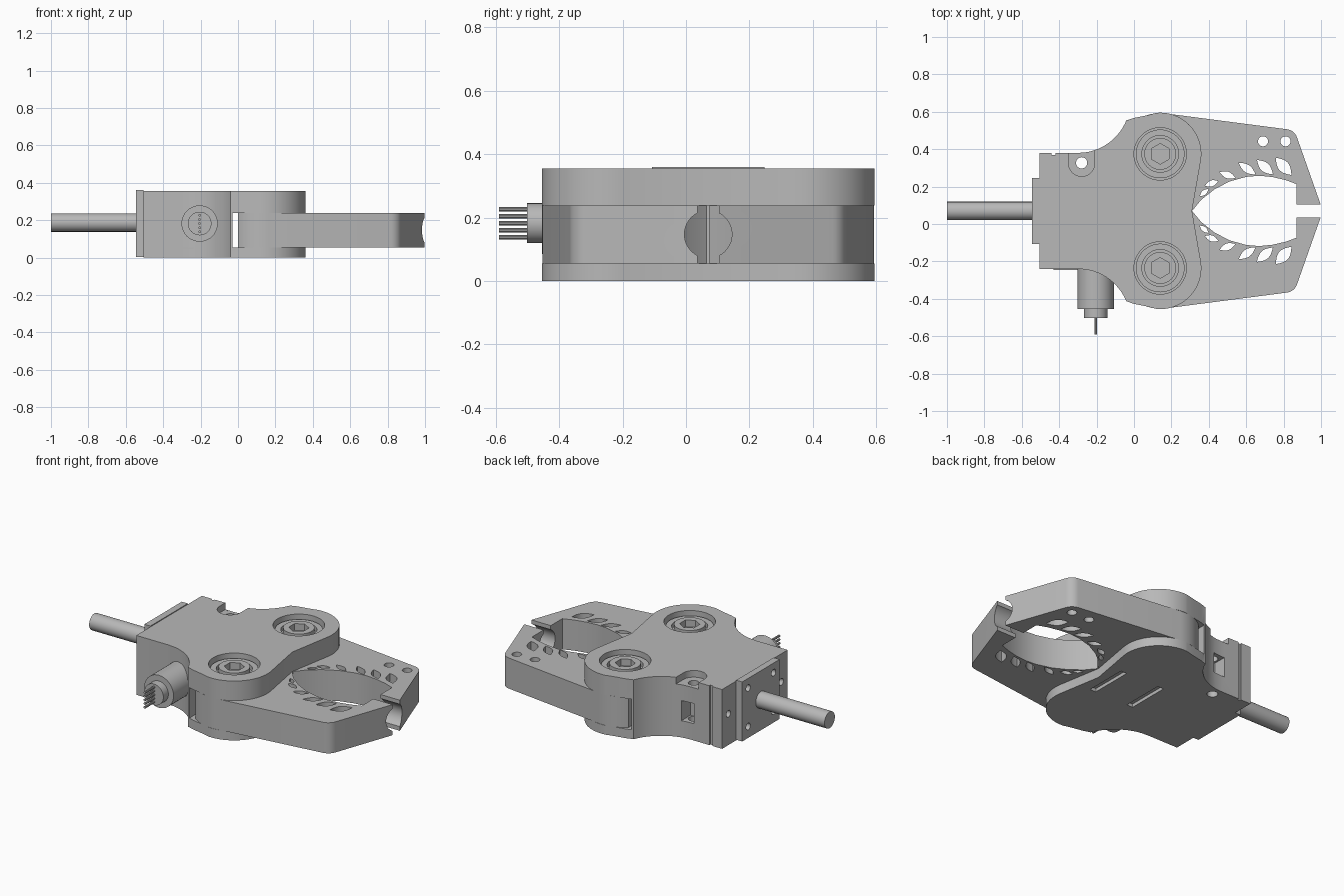
import bpy, bmesh
from math import sin, cos, pi, radians
from mathutils import Matrix, Vector

AXIS = 0.07          # y of the mirror line
PIVOT = (0.14, 0.305)  # pivot x and distance from the mirror line
MID_Z = 0.187
parts = []

if "Cube" in bpy.data.objects:
    bpy.data.objects.remove(bpy.data.objects["Cube"])

grey = bpy.data.materials.new("mid grey")
grey.use_nodes = True
colour = (0.48, 0.48, 0.48, 1)
grey.diffuse_color = colour
grey.node_tree.nodes["Principled BSDF"].inputs["Base Color"].default_value = colour


def finish(name, bm, keep=True):
    bmesh.ops.recalc_face_normals(bm, faces=bm.faces)
    mesh = bpy.data.meshes.new(name)
    bm.to_mesh(mesh)
    bm.free()
    mesh.materials.append(grey)
    ob = bpy.data.objects.new(name, mesh)
    bpy.context.collection.objects.link(ob)
    if keep:
        parts.append(ob)
    else:
        ob.hide_render = True
    return ob


def prism(name, pts, z0, z1, keep=True):
    bm = bmesh.new()
    face = bm.faces.new([bm.verts.new((x, y, z0)) for x, y in pts])
    top = bmesh.ops.extrude_face_region(bm, geom=[face])["geom"]
    verts = [g for g in top if isinstance(g, bmesh.types.BMVert)]
    bmesh.ops.translate(bm, verts=verts, vec=(0, 0, z1 - z0))
    return finish(name, bm, keep)


def box(name, lo, hi, keep=True):
    pts = [(lo[0], lo[1]), (hi[0], lo[1]), (hi[0], hi[1]), (lo[0], hi[1])]
    return prism(name, pts, lo[2], hi[2], keep)


def rod(name, a, b, r, sides=40, keep=True):
    a, b = Vector(a), Vector(b)
    turn = (b - a).to_track_quat('Z', 'Y').to_matrix().to_4x4()
    bm = bmesh.new()
    bmesh.ops.create_cone(bm, cap_ends=True, segments=sides, radius1=r, radius2=r,
                          depth=(b - a).length, matrix=Matrix.Translation((a + b) / 2) @ turn)
    return finish(name, bm, keep)


def cut(ob, cutters):
    for c in cutters:
        mod = ob.modifiers.new("cut", 'BOOLEAN')
        mod.operation, mod.solver, mod.object = 'DIFFERENCE', 'EXACT', c
    graph = bpy.context.evaluated_depsgraph_get()
    mesh = bpy.data.meshes.new_from_object(ob.evaluated_get(graph))
    ob.modifiers.clear()
    ob.data = mesh
    for c in cutters:
        bpy.data.objects.remove(c)


def arc(c, r, a0, a1, n=24):
    return [(c[0] + r * cos(radians(a0 + (a1 - a0) * i / n)),
             c[1] + r * sin(radians(a0 + (a1 - a0) * i / n))) for i in range(n + 1)]


def side(pts, s):
    return [(x, AXIS + s * v) for x, v in pts]


# Housing: full-height rear with two plates around the jaws
half = [(-0.505, 0.31), (-0.3, 0.31)]
half += arc((-0.3, 0.59), 0.28, -82, -22, 12) + [(-0.035, 0.485), (0.0, 0.497), (0.07, 0.511)]
half += arc(PIVOT, 0.22, 95, -10, 30) + [(0.31, 0)]
outline = side(half, 1) + side(half[-2::-1], -1)
housing = prism("housing", outline, 0, 0.355)
cutters = [box("jaw_gap", (-0.03, -1, 0.055), (1, 1, 0.238), False),
           rod("notch_round", (-0.28, 0.325, 0.315), (-0.28, 0.325, 0.5), 0.07, keep=False),
           box("notch_mouth", (-0.35, 0.326, 0.3151), (-0.2101, 0.6, 0.5), False),
           rod("notch_hole", (-0.28, 0.327, -0.1), (-0.28, 0.327, 0.5), 0.03, 24, False),
           box("rear_window", (-0.32, 0.3, 0.1), (-0.24, 0.6, 0.22), False),
           box("rear_groove", (-0.44, 0.37, -0.1), (-0.42, 0.6, 0.5), False),
           box("underside_slot", (-0.04, -0.06, -0.1), (0.0, 0.2, 0.02), False),
           box("underside_slot", (0.22, -0.06, -0.1), (0.26, 0.2, 0.02), False)]
for s in (1, -1):
    y = AXIS + s * PIVOT[1]
    cutters.append(rod("bearing_pocket", (PIVOT[0], y, 0.3), (PIVOT[0], y, 0.5), 0.14, 48, False))
    y = AXIS + s * 0.25
    cutters.append(rod("end_screw_hole", (-0.6, y, MID_Z), (-0.47, y, MID_Z), 0.02, 20, False))
cut(housing, cutters)

# Pivot bearings and socket bolts
for s, label in ((1, "back"), (-1, "front")):
    x, y = PIVOT[0], AXIS + s * PIVOT[1]
    ring = rod(label + "_bearing_ring", (x, y, 0.29), (x, y, 0.328), 0.13, 48)
    cut(ring, [rod("bore", (x, y, 0.2), (x, y, 0.4), 0.098, 48, False)])
    bolt = rod(label + "_pivot_bolt", (x, y, 0.06), (x, y, 0.34), 0.085, 48)
    cut(bolt, [rod("socket", (x, y, 0.26), (x, y, 0.4), 0.055, 6, False)])

# Jaws with lens-shaped opening, leaf holes and round tip groove
inner = [(0.313, 0.003), (0.36, 0.06), (0.43, 0.115), (0.51, 0.157), (0.6, 0.182),
         (0.67, 0.188), (0.74, 0.181), (0.81, 0.165), (0.87, 0.143)]
jaw_half = inner + [(0.87, 0.034), (0.998, 0.034)]
jaw_half += arc((0.81, 0.372), 0.065, 18, 83, 8)
jaw_half += arc(PIVOT, 0.218, 83, 130, 14) + [(0.0, 0.004)]
# leaf centre x, distance from axis, length, width, angle
leaves = [(0.375, 0.098, 0.06, 0.025, 40), (0.415, 0.147, 0.075, 0.032, 20),
          (0.5, 0.192, 0.09, 0.036, -20), (0.605, 0.226, 0.11, 0.042, -35),
          (0.7, 0.234, 0.115, 0.05, -42), (0.8, 0.238, 0.125, 0.06, -48)]


def leaf(x, v, length, width, angle, n=8):
    top = [(length * (i / n - 0.5), width / 2 * sin(pi * i / n)) for i in range(n + 1)]
    loop = top + [(a, -b) for a, b in top[-2:0:-1]]
    c, q = cos(radians(angle)), sin(radians(angle))
    return [(x + a * c - b * q, v + a * q + b * c) for a, b in loop]


for s, label in ((1, "back"), (-1, "front")):
    jaw = prism(label + "_jaw", side(jaw_half, s), 0.055, 0.238)
    tools = [prism("leaf", side(leaf(*l), s), -0.1, 0.5, False) for l in leaves]
    tools.append(rod("tip_groove", (0.8, AXIS, 0.147), (1.1, AXIS, 0.147), 0.075, keep=False))
    if s > 0:
        for x in (0.69, 0.81):
            tools.append(rod("round_hole", (x, 0.442, -0.1), (x, 0.442, 0.5), 0.027, 24, False))
    cut(jaw, tools)

# Rear mounting plate and shaft
plate = box("mounting_plate", (-0.545, -0.107, 0.004), (-0.505, 0.247, 0.36))
cut(plate, [rod("screw_hole", (-0.6, AXIS + dy, MID_Z + dz), (-0.52, AXIS + dy, MID_Z + dz),
                0.02, 20, False) for dy in (-0.12, 0.12) for dz in (-0.115, 0.115)])
rod("mounting_shaft", (-1, AXIS, MID_Z), (-0.54, AXIS, MID_Z), 0.049)

# Front connector with a column of pins
cx, cz = -0.205, 0.182
rod("connector_body", (cx, -0.15, cz), (cx, -0.455, cz), 0.097)
rod("connector_nose", (cx, -0.45, cz), (cx, -0.502, cz), 0.063)
for i in range(5):
    z = cz + (i - 2) * 0.022
    rod("connector_pin", (cx, -0.5, z), (cx, -0.59, z), 0.007, 10)
box("connector_tab", (-0.11, -0.31, 0.15), (-0.08, -0.2, 0.22))
box("front_ledge", (-0.43, -0.247, 0.045), (-0.2, -0.23, 0.055))

# Smooth round walls, keep edges sharp
bpy.ops.object.select_all(action='DESELECT')
for ob in parts:
    ob.select_set(True)
bpy.context.view_layer.objects.active = housing
bpy.ops.object.shade_smooth_by_angle(angle=radians(30))
